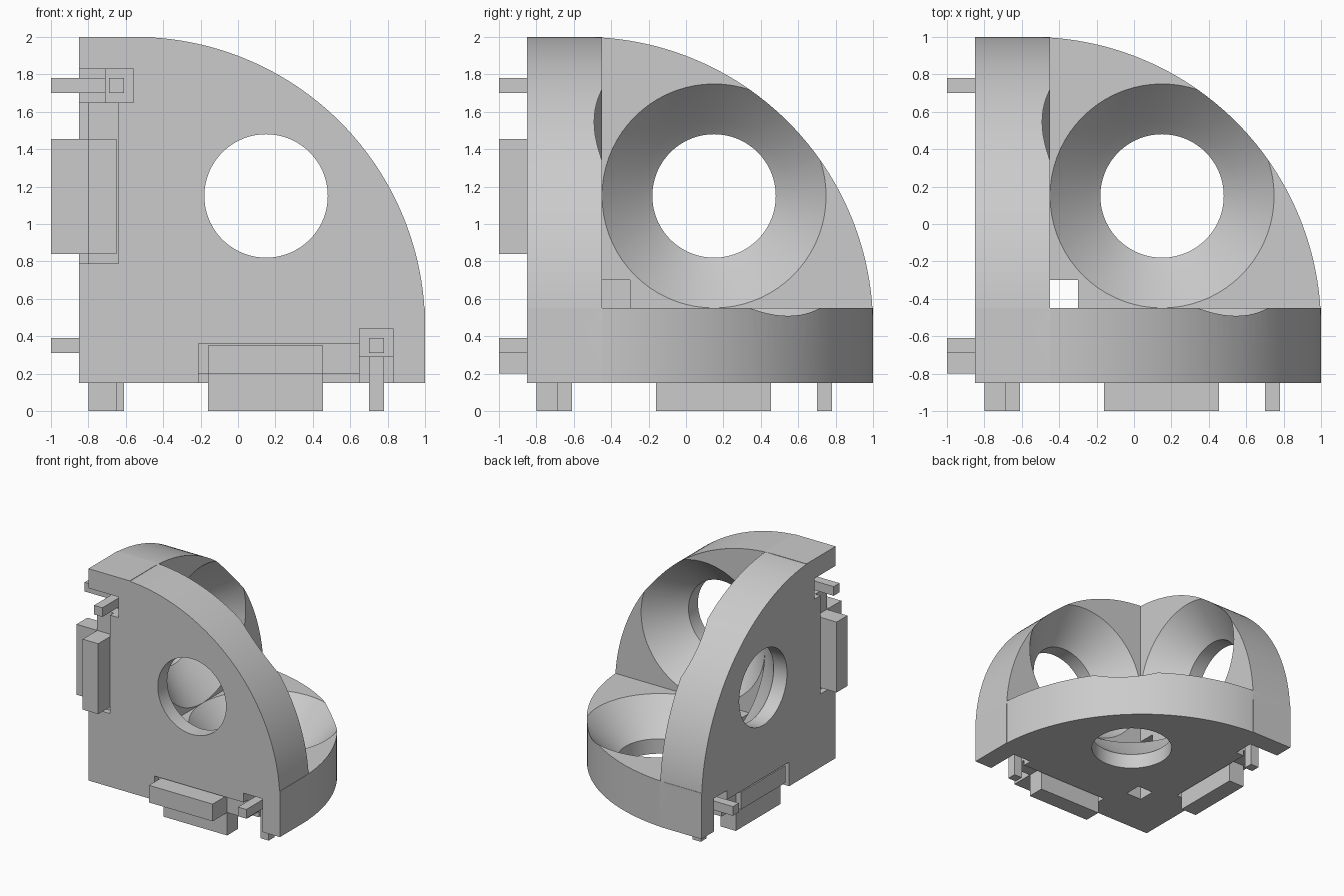
import bpy, bmesh, math
from mathutils import Vector

if "Cube" in bpy.data.objects:
    bpy.data.objects.remove(bpy.data.objects["Cube"])

ORIGIN = Vector((-0.85, -0.85, 0.15))      # outer corner where the three plates meet
L, T, R = 1.85, 0.40, 1.55                 # side, plate thickness, arc radius
# axis order: in-plane u, in-plane v, depth w
FRONT, LEFT, BOTTOM = (0, 2, 1), (1, 2, 0), (0, 1, 2)


def place(axes, u, v, w):
    p = Vector((0, 0, 0))
    for a, c in zip(axes, (u, v, w)):
        p[a] = c
    return p + ORIGIN


def loft(name, rings):
    # closed solid through equal-length rings of points
    bm = bmesh.new()
    rings = [[bm.verts.new(p) for p in ring] for ring in rings]
    m = len(rings[0])
    for a, b in zip(rings, rings[1:]):
        for i in range(m):
            j = (i + 1) % m
            bm.faces.new((a[i], a[j], b[j], b[i]))
    bm.faces.new(rings[0])
    bm.faces.new(rings[-1])
    bmesh.ops.recalc_face_normals(bm, faces=bm.faces[:])
    me = bpy.data.meshes.new(name)
    bm.to_mesh(me)
    bm.free()
    ob = bpy.data.objects.new(name, me)
    bpy.context.collection.objects.link(ob)
    return ob


def box(name, axes, u, v, w):
    corners = ((0, 0), (1, 0), (1, 1), (0, 1))
    return loft(name, [[place(axes, u[i], v[j], k) for i, j in corners] for k in w])


def boolean(ob, other, op):
    m = ob.modifiers.new(op, 'BOOLEAN')
    m.operation, m.solver, m.object = op, 'MANIFOLD', other
    bpy.context.view_layer.update()
    with bpy.context.temp_override(object=ob, active_object=ob):
        bpy.ops.object.modifier_apply(modifier=m.name)
    bpy.data.objects.remove(other)


def plate(name, axes):
    # quarter-round plate
    n, c = 48, L - R
    pts = [(0, 0), (L, 0)]
    for i in range(n + 1):
        t = math.pi / 2 * i / n
        pts.append((c + R * math.cos(t), c + R * math.sin(t)))
    pts.append((0, L))
    ob = loft(name, [[place(axes, u, v, w) for u, v in pts] for w in (0, T)])
    # round window, straight outside and flared towards the inside
    profile = ((0.33, -0.05), (0.33, 0.13), (0.40, 0.19), (0.599, T), (0.65, T + 0.05))
    rings = []
    for r, w in profile:
        rings.append([place(axes, 1 + r * math.cos(a), 1 + r * math.sin(a), w)
                      for a in (math.tau * i / 72 for i in range(72))])
    boolean(ob, loft("window_cutter", rings), 'DIFFERENCE')
    return ob


# three plates fused into one corner body
body = plate("corner_body", FRONT)
for ax in (LEFT, BOTTOM):
    boolean(body, plate("side_plate", ax), 'UNION')

# square openings at the inner corner
boolean(body, box("cut", BOTTOM, (0.40, 0.55), (0.40, 0.55), (-0.1, 0.45)), 'DIFFERENCE')
boolean(body, box("cut", LEFT, (0.40, 0.55), (0.40, 0.55), (0.25, 0.45)), 'DIFFERENCE')

# each shared edge: edge direction, then its two face axes
EDGES = ((0, 1, 2), (2, 0, 1), (1, 0, 2))
SIDES = [(e, s, t) for e, p, q in EDGES for s, t in ((p, q), (q, p))]

# pin recesses and shallow tab grooves along the edges
for axes in SIDES:
    boolean(body, box("cut", axes, (1.50, 1.68), (-0.05, 0.29), (-0.05, 0.14)), 'DIFFERENCE')
    boolean(body, box("cut", axes, (0.64, 1.55), (-0.05, 0.21), (-0.05, 0.05)), 'DIFFERENCE')

# locking pins and tabs standing out of the faces
parts = [body]
for axes in SIDES:
    parts.append(box("locking_pin", axes, (1.55, 1.63), (0.16, 0.24), (-0.15, 0.2)))
    flush = axes == (1, 2, 0)               # the lower left tab does not protrude
    parts.append(box("edge_tab", axes, (0.69, 1.305), (0.05, 0.20),
                     (0.0 if flush else -0.15, 0.1)))

for ob in parts:
    bpy.ops.object.select_all(action='DESELECT')
    ob.select_set(True)
    bpy.context.view_layer.objects.active = ob
    bpy.ops.object.shade_smooth_by_angle(angle=math.radians(35))
